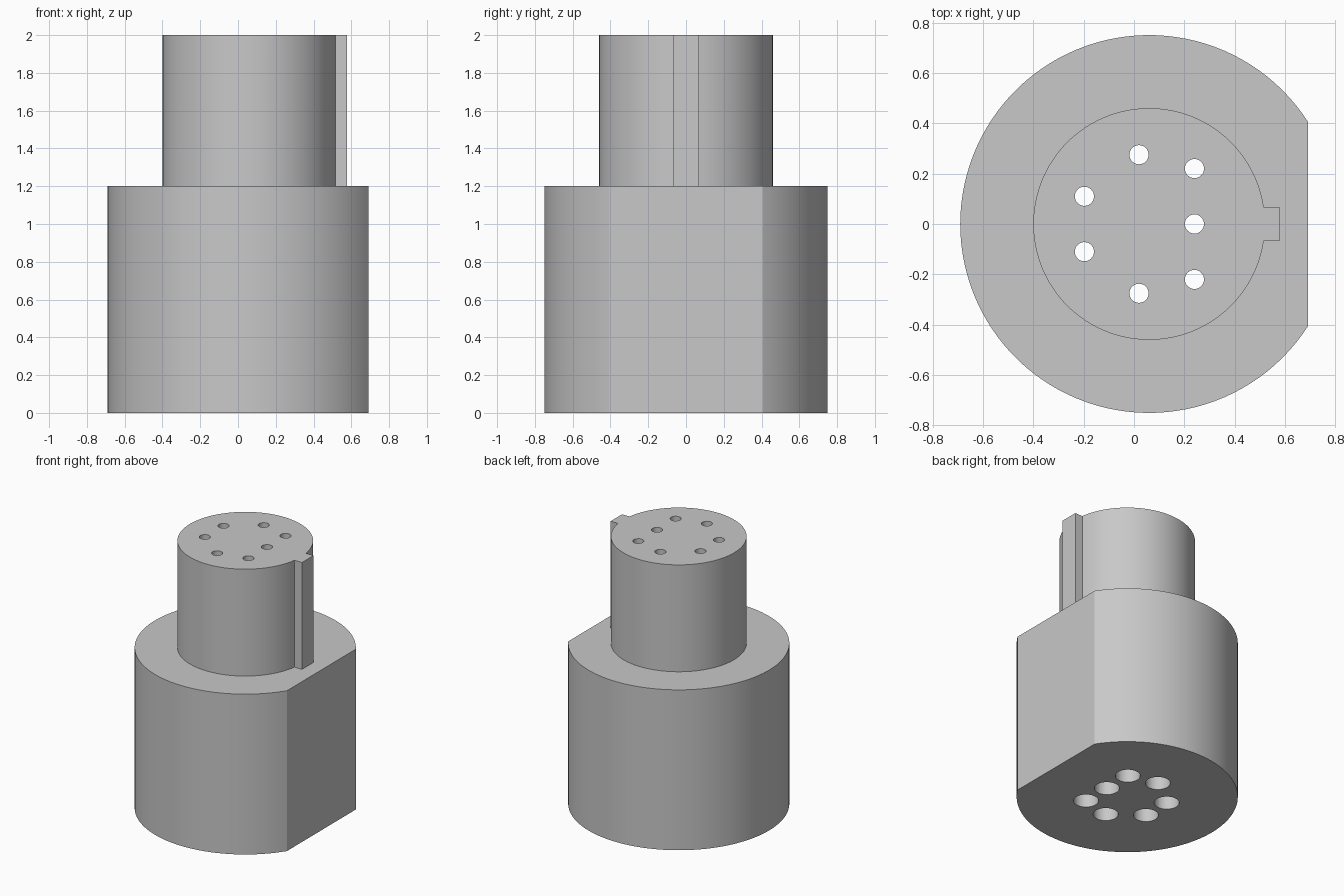
import bpy, bmesh, math

if "Cube" in bpy.data.objects:
    bpy.data.objects.remove(bpy.data.objects["Cube"])

CX = 0.06          # axis of the round sections
BODY_R, FLAT_X, BODY_TOP = 0.75, 0.69, 1.2
PLUG_R, KEY_X, KEY_HALF, TOP = 0.46, 0.577, 0.068, 2.0
SMALL_R, LARGE_R, STEP_Z = 0.038, 0.085, 1.2
PINS = [(0.24, 0), (0.24, 0.22), (0.24, -0.22), (0.02, 0.275),
        (0.02, -0.275), (-0.197, 0.11), (-0.197, -0.11)]

grey = bpy.data.materials.new("plain grey")
grey.diffuse_color = (0.58, 0.58, 0.58, 1)
grey.use_nodes = True
grey.node_tree.nodes["Principled BSDF"].inputs["Base Color"].default_value = grey.diffuse_color


def arc(cx, cy, r, start, end, n):
    return [(cx + r * math.cos(start + (end - start) * i / n),
             cy + r * math.sin(start + (end - start) * i / n)) for i in range(n + 1)]


def add_prism(bm, outline, z0, z1):
    low = [bm.verts.new((x, y, z0)) for x, y in outline]
    high = [bm.verts.new((x, y, z1)) for x, y in outline]
    bm.faces.new(low[::-1])
    bm.faces.new(high)
    n = len(outline)
    for i in range(n):
        j = (i + 1) % n
        bm.faces.new((low[i], low[j], high[j], high[i]))


def make_object(name, prisms):
    bm = bmesh.new()
    for prism in prisms:
        add_prism(bm, *prism)
    mesh = bpy.data.meshes.new(name)
    bm.to_mesh(mesh)
    bm.free()
    mesh.materials.append(grey)
    obj = bpy.data.objects.new(name, mesh)
    bpy.context.collection.objects.link(obj)
    return obj


def boolean(target, tool, operation):
    bpy.context.view_layer.objects.active = target
    mod = target.modifiers.new(operation.lower(), 'BOOLEAN')
    mod.operation, mod.solver, mod.object = operation, 'EXACT', tool
    bpy.ops.object.modifier_apply(modifier=mod.name)
    bpy.data.objects.remove(tool)


# Wide base cylinder with a flat on the +x side
a = math.acos((FLAT_X - CX) / BODY_R)
body = make_object("connector_body",
                   [(arc(CX, 0, BODY_R, a, 2 * math.pi - a, 96), 0, BODY_TOP)])

# Narrow plug with a rectangular key along its +x side
k = math.asin(KEY_HALF / PLUG_R)
plug_outline = arc(CX, 0, PLUG_R, k, 2 * math.pi - k, 96)
plug_outline += [(KEY_X, -KEY_HALF), (KEY_X, KEY_HALF)]
plug = make_object("keyed_plug", [(plug_outline, BODY_TOP - 0.3, TOP)])
boolean(body, plug, 'UNION')

# Stepped pin holes: wide from below, narrow through the top
def circles(r):
    return [arc(x, y, r, 0, 2 * math.pi, 32)[:-1] for x, y in PINS]

boolean(body, make_object("wide_bores", [(c, -0.1, STEP_Z) for c in circles(LARGE_R)]), 'DIFFERENCE')
boolean(body, make_object("narrow_bores", [(c, STEP_Z - 0.1, TOP + 0.1) for c in circles(SMALL_R)]), 'DIFFERENCE')

# Smooth round walls, sharp edges
bpy.ops.object.select_all(action='DESELECT')
body.select_set(True)
bpy.context.view_layer.objects.active = body
bpy.ops.object.shade_smooth_by_angle(angle=math.radians(25))
